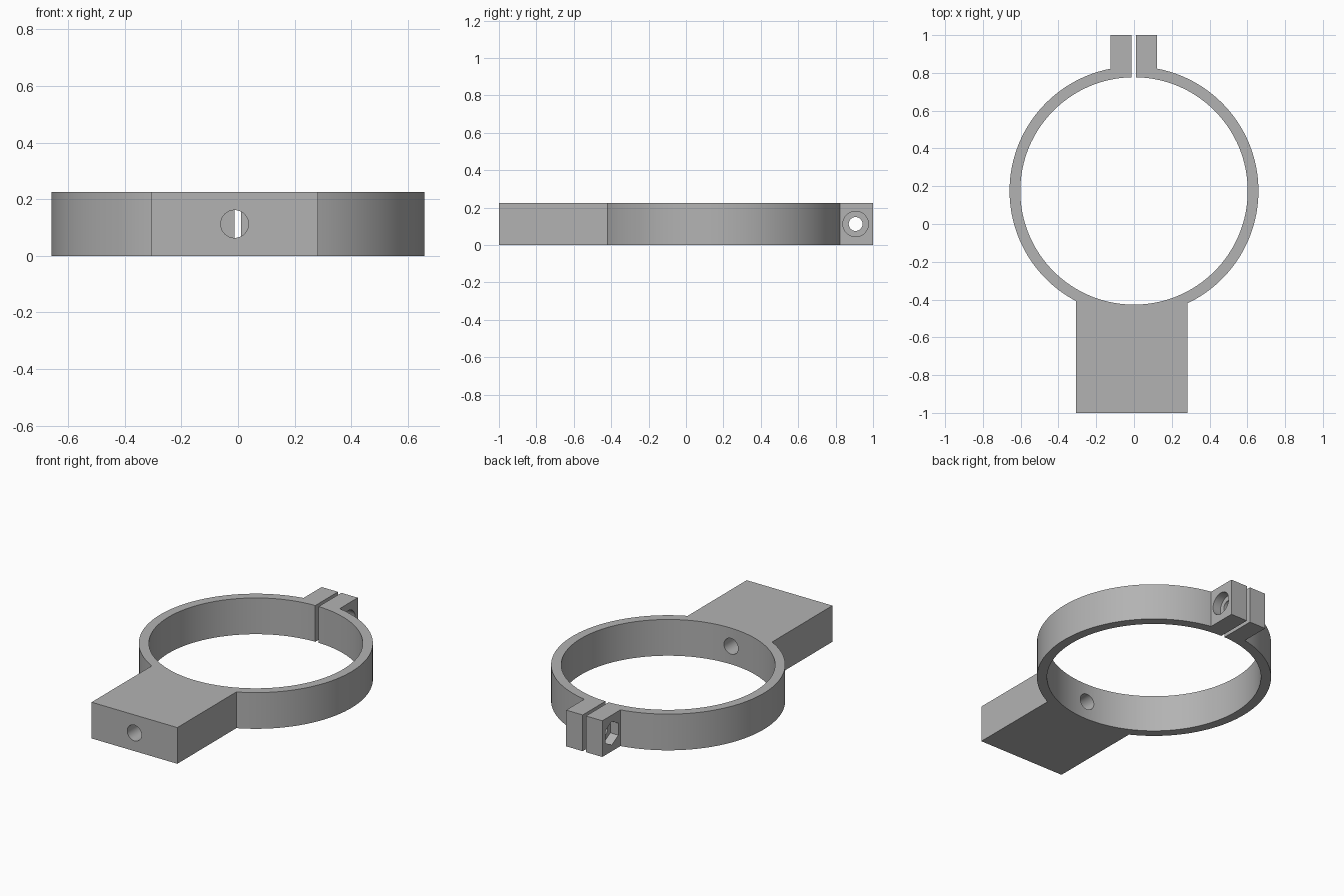
import bpy
import math
from mathutils import Matrix

cube = bpy.data.objects.get("Cube")
if cube:
    bpy.data.objects.remove(cube, do_unlink=True)

HEIGHT = 0.225
MID = HEIGHT / 2
RING_Y = 0.175
BOLT_Y = 0.907

grey = bpy.data.materials.new("plain grey")
grey.use_nodes = True
colour = (0.45, 0.45, 0.45, 1)
grey.diffuse_color = colour
grey.node_tree.nodes["Principled BSDF"].inputs["Base Color"].default_value = colour


def box(name, x0, x1, y0, y1, z0=0, z1=HEIGHT):
    bpy.ops.mesh.primitive_cube_add(size=1)
    ob = bpy.context.object
    ob.name = name
    ob.data.transform(Matrix.Translation(((x0 + x1) / 2, (y0 + y1) / 2, (z0 + z1) / 2))
                      @ Matrix.Diagonal((x1 - x0, y1 - y0, z1 - z0, 1)))
    ob.data.materials.append(grey)
    return ob


def cylinder(name, radius, length, centre, axis="Z", sides=48):
    bpy.ops.mesh.primitive_cylinder_add(vertices=sides, radius=radius, depth=length)
    ob = bpy.context.object
    ob.name = name
    turn = {"X": Matrix.Rotation(math.pi / 2, 4, "Y") @ Matrix.Rotation(math.pi / 2, 4, "Z"),
            "Y": Matrix.Rotation(math.pi / 2, 4, "X"),
            "Z": Matrix.Identity(4)}[axis]
    ob.data.transform(Matrix.Translation(centre) @ turn)
    ob.data.materials.append(grey)
    return ob


def combine(target, other, operation):
    mod = target.modifiers.new(operation.lower(), "BOOLEAN")
    mod.operation = operation
    mod.solver = "EXACT"
    mod.object = other
    bpy.context.view_layer.objects.active = target
    bpy.ops.object.modifier_apply(modifier=mod.name)
    bpy.data.objects.remove(other, do_unlink=True)


# Solid ring body with mounting block and clamping ears
clamp = cylinder("ring_clamp", 0.659, HEIGHT, (0, RING_Y, MID), sides=128)
combine(clamp, box("mounting_block", -0.306, 0.283, -1, -0.2), "UNION")
combine(clamp, box("clamp_ears", -0.125, 0.123, 0.7, 1), "UNION")

# Ring opening and the slit between the ears
combine(clamp, cylinder("ring_bore", 0.602, 1, (0, RING_Y, MID), sides=128), "DIFFERENCE")
combine(clamp, box("slit", -0.013, 0.01, 0.6, 1.2, -0.2, 0.5), "DIFFERENCE")

# Screw hole along the mounting block
combine(clamp, cylinder("block_hole", 0.049, 1, (-0.012, -0.7, MID), "Y"), "DIFFERENCE")

# Clamping bolt hole, round head recess and hexagonal nut recess
combine(clamp, cylinder("bolt_hole", 0.037, 0.6, (0, BOLT_Y, MID), "X"), "DIFFERENCE")
combine(clamp, cylinder("head_recess", 0.068, 0.2, (0.17, BOLT_Y, MID), "X"), "DIFFERENCE")
combine(clamp, cylinder("nut_recess", 0.074, 0.2, (-0.17, BOLT_Y, MID), "X", 6), "DIFFERENCE")

# Smooth curved walls, crisp edges
bpy.ops.object.select_all(action="DESELECT")
clamp.select_set(True)
bpy.context.view_layer.objects.active = clamp
bpy.ops.object.shade_smooth_by_angle(angle=math.radians(30))
